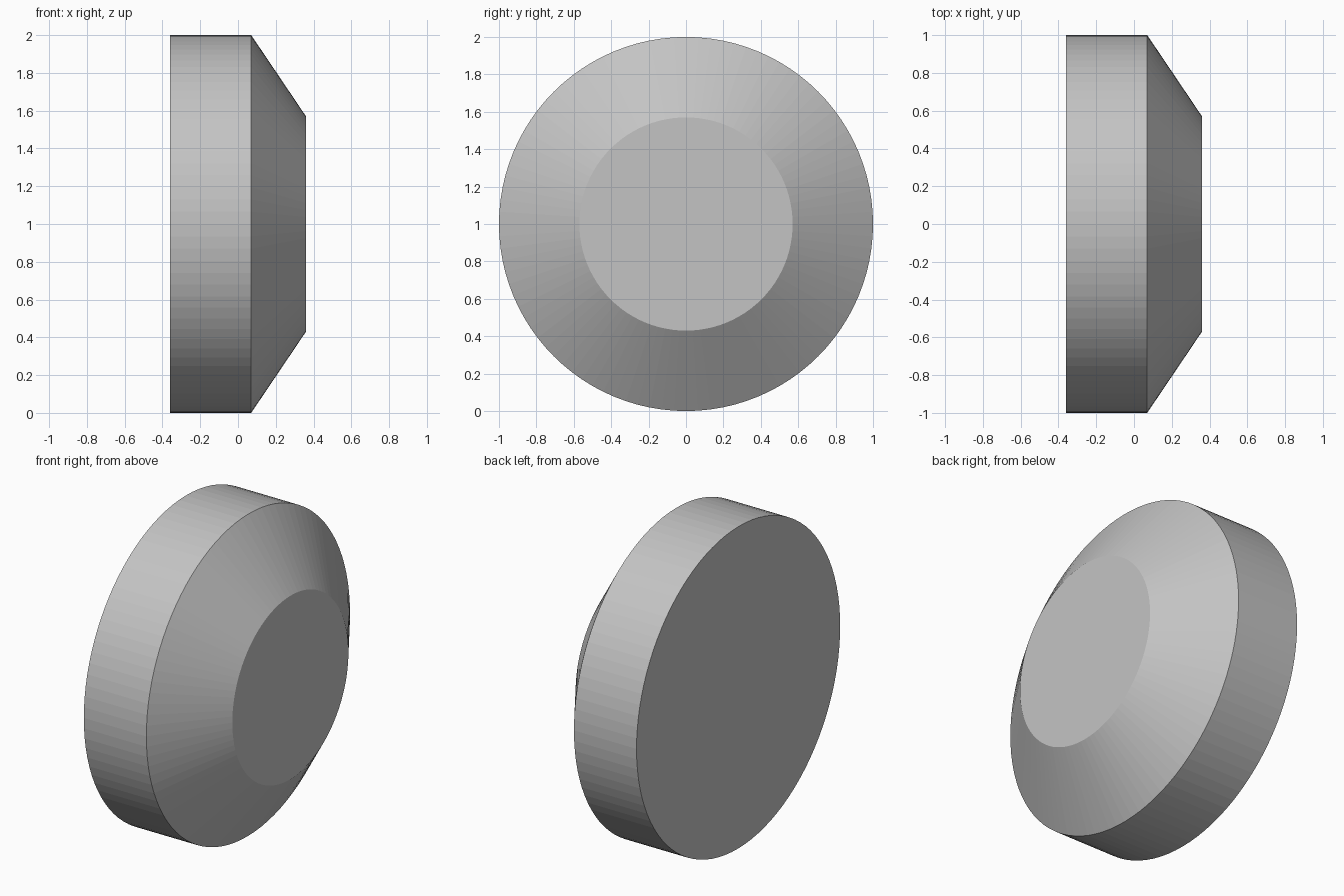
import bpy
import bmesh
from math import pi
from mathutils import Matrix

if "Cube" in bpy.data.objects:
    bpy.data.objects.remove(bpy.data.objects["Cube"], do_unlink=True)

SEGMENTS = 96
BACK_X, RIM_X, FACE_X = -0.36, 0.07, 0.36
RIM_RADIUS, FACE_RADIUS = 1.0, 0.57

grey = bpy.data.materials.new("plain_grey")
grey.use_nodes = True
colour = (0.55, 0.55, 0.55, 1.0)
grey.diffuse_color = colour
grey.node_tree.nodes["Principled BSDF"].inputs["Base Color"].default_value = colour

# Solid disc: a flat round back, drawn out into a straight rim and a tapered face
bm = bmesh.new()
turn = Matrix.Translation((BACK_X, 0, 1)) @ Matrix.Rotation(pi / 2, 4, "Y")
bmesh.ops.create_circle(bm, cap_ends=True, radius=RIM_RADIUS, segments=SEGMENTS, matrix=turn)
edges = bm.edges[:]
for x, scale in ((RIM_X - BACK_X, 1.0), (FACE_X - RIM_X, FACE_RADIUS / RIM_RADIUS)):
    made = bmesh.ops.extrude_edge_only(bm, edges=edges)["geom"]
    verts = [g for g in made if isinstance(g, bmesh.types.BMVert)]
    edges = [g for g in made if isinstance(g, bmesh.types.BMEdge)]
    bmesh.ops.translate(bm, verts=verts, vec=(x, 0, 0))
    bmesh.ops.scale(bm, verts=verts, vec=(1, scale, scale), space=Matrix.Translation((0, 0, -1)))

# Flat round front face
bmesh.ops.contextual_create(bm, geom=edges)
bmesh.ops.recalc_face_normals(bm, faces=bm.faces[:])

mesh = bpy.data.meshes.new("tapered_disc")
bm.to_mesh(mesh)
bm.free()
mesh.materials.append(grey)
disc = bpy.data.objects.new("tapered_disc", mesh)
bpy.context.collection.objects.link(disc)
